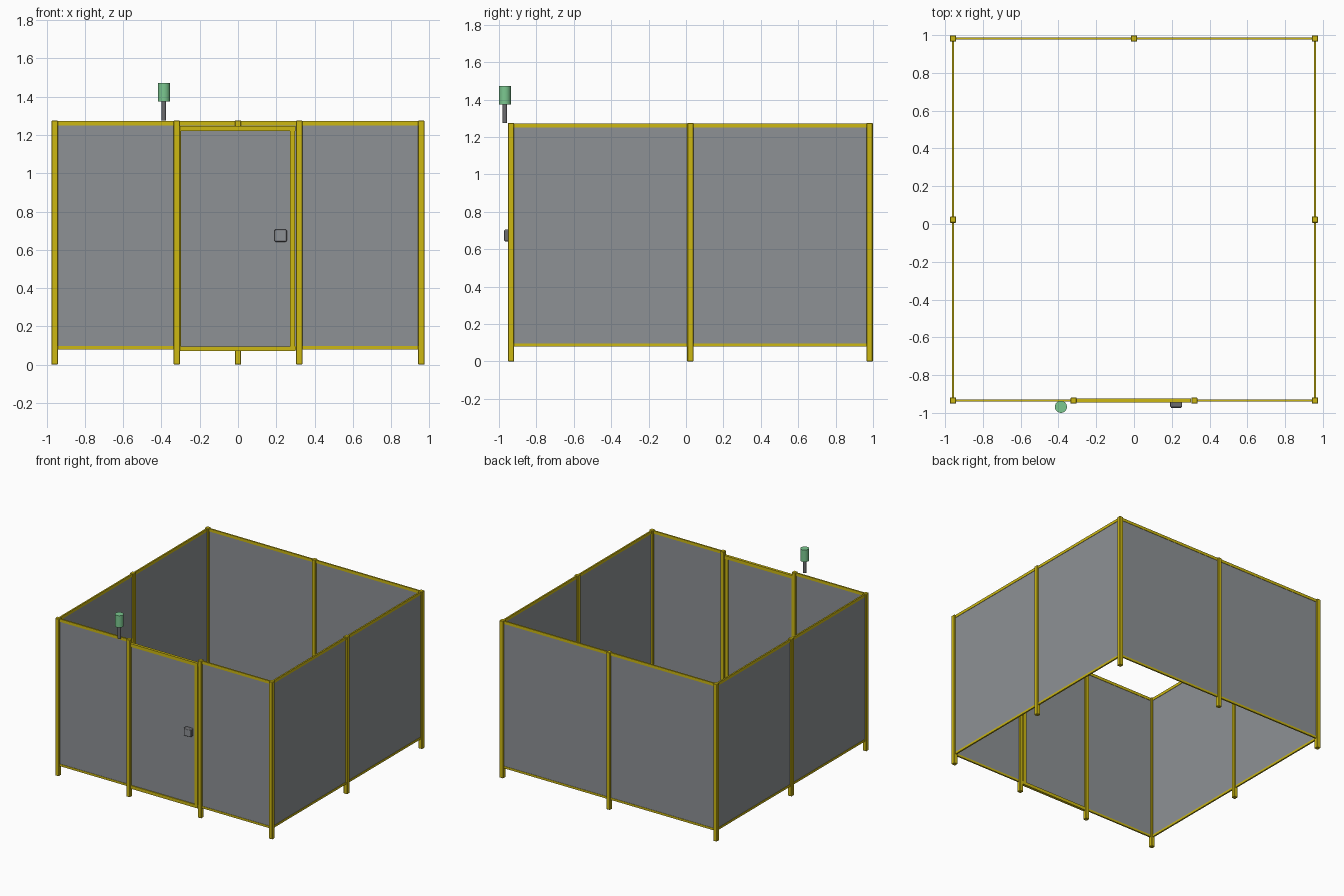
import bpy
import bmesh
from mathutils import Vector

old = bpy.data.objects.get("Cube")
if old:
    bpy.data.objects.remove(old, do_unlink=True)


def material(name, rgb):
    mat = bpy.data.materials.new(name)
    mat.use_nodes = True
    colour = (*rgb, 1.0)
    mat.diffuse_color = colour
    mat.node_tree.nodes["Principled BSDF"].inputs["Base Color"].default_value = colour
    return mat


YELLOW = material("safety yellow", (0.61, 0.48, 0.006))
GREY = material("panel grey", (0.27, 0.285, 0.30))
STEEL = material("dark steel", (0.15, 0.15, 0.16))
GREEN = material("signal green", (0.20, 0.58, 0.28))


def add_object(name, bm, mat):
    mesh = bpy.data.meshes.new(name)
    bm.to_mesh(mesh)
    bm.free()
    mesh.materials.append(mat)
    obj = bpy.data.objects.new(name, mesh)
    bpy.context.collection.objects.link(obj)
    return obj


def box(name, low, high, mat, bevel=0.0, segments=1):
    low, high = Vector(low), Vector(high)
    bm = bmesh.new()
    bmesh.ops.create_cube(bm, size=1)
    bmesh.ops.scale(bm, vec=high - low, verts=bm.verts)
    bmesh.ops.translate(bm, vec=(low + high) / 2, verts=bm.verts)
    obj = add_object(name, bm, mat)
    if bevel:
        mod = obj.modifiers.new("rounded edges", "BEVEL")
        mod.width = bevel
        mod.segments = segments
    return obj


def cylinder(name, x, y, low, high, radius, mat):
    bm = bmesh.new()
    bmesh.ops.create_cone(bm, cap_ends=True, segments=24, radius1=radius,
                          radius2=radius, depth=high - low)
    bmesh.ops.translate(bm, vec=(x, y, (low + high) / 2), verts=bm.verts)
    obj = add_object(name, bm, mat)
    bpy.ops.object.select_all(action="DESELECT")
    obj.select_set(True)
    bpy.context.view_layer.objects.active = obj
    bpy.ops.object.shade_smooth_by_angle()


def span(name, start, end, low, high, half, mat):
    """Axis-aligned bar or sheet between two posts, in plan."""
    (x1, y1), (x2, y2) = start, end
    dx, dy = (half, 0) if x1 == x2 else (0, half)
    box(name, (min(x1, x2) - dx, min(y1, y2) - dy, low),
        (max(x1, x2) + dx, max(y1, y2) + dy, high), mat)


SIDE, DOOR = 0.958, 0.32
FRONT, MIDDLE, BACK = -0.935, 0.023, 0.982
HALF, TOP = 0.0165, 1.276

# Posts around the enclosure, listed in walking order from the door
ring = [(DOOR, FRONT), (SIDE, FRONT), (SIDE, MIDDLE), (SIDE, BACK), (0, BACK),
        (-SIDE, BACK), (-SIDE, MIDDLE), (-SIDE, FRONT), (-DOOR, FRONT)]
for i, (x, y) in enumerate(ring):
    box(f"post_{i + 1}", (x - HALF, y - HALF, 0), (x + HALF, y + HALF, TOP),
        YELLOW, bevel=0.003)

# Fixed fence bays: infill panel with a rail above and below
for i, (a, b) in enumerate(zip(ring, ring[1:])):
    span(f"fence_panel_{i + 1}", a, b, 0.09, 1.255, 0.003, GREY)
    span(f"top_rail_{i + 1}", a, b, 1.25, 1.273, 0.006, YELLOW)
    span(f"bottom_rail_{i + 1}", a, b, 0.08, 0.097, 0.006, YELLOW)

# Door leaf between the two front posts
LEFT_EDGE, RIGHT_EDGE = -0.325, 0.297
span("door_panel", (LEFT_EDGE, FRONT), (RIGHT_EDGE, FRONT), 0.09, 1.23, 0.003, GREY)
for name, low in (("door_top_rail", 1.22), ("door_bottom_rail", 0.07)):
    box(name, (LEFT_EDGE, FRONT - 0.011, low),
        (RIGHT_EDGE + 0.004, FRONT + 0.011, low + 0.026), YELLOW)
for name, x in (("door_hinge_stile", LEFT_EDGE), ("door_latch_stile", 0.271)):
    box(name, (x, FRONT - 0.011, 0.09), (x + 0.026, FRONT + 0.011, 1.225), YELLOW)

# Door handle
box("door_handle", (0.191, -0.971, 0.642), (0.255, FRONT, 0.706), STEEL,
    bevel=0.007, segments=3)
box("handle_face", (0.197, -0.973, 0.648), (0.249, -0.970, 0.700), GREY)

# Signal lamp on its stem
LAMP_X, LAMP_Y = -0.387, -0.968
cylinder("lamp_stem", LAMP_X, LAMP_Y, 1.275, 1.38, 0.012, STEEL)
cylinder("signal_lamp", LAMP_X, LAMP_Y, 1.375, 1.472, 0.032, GREEN)
